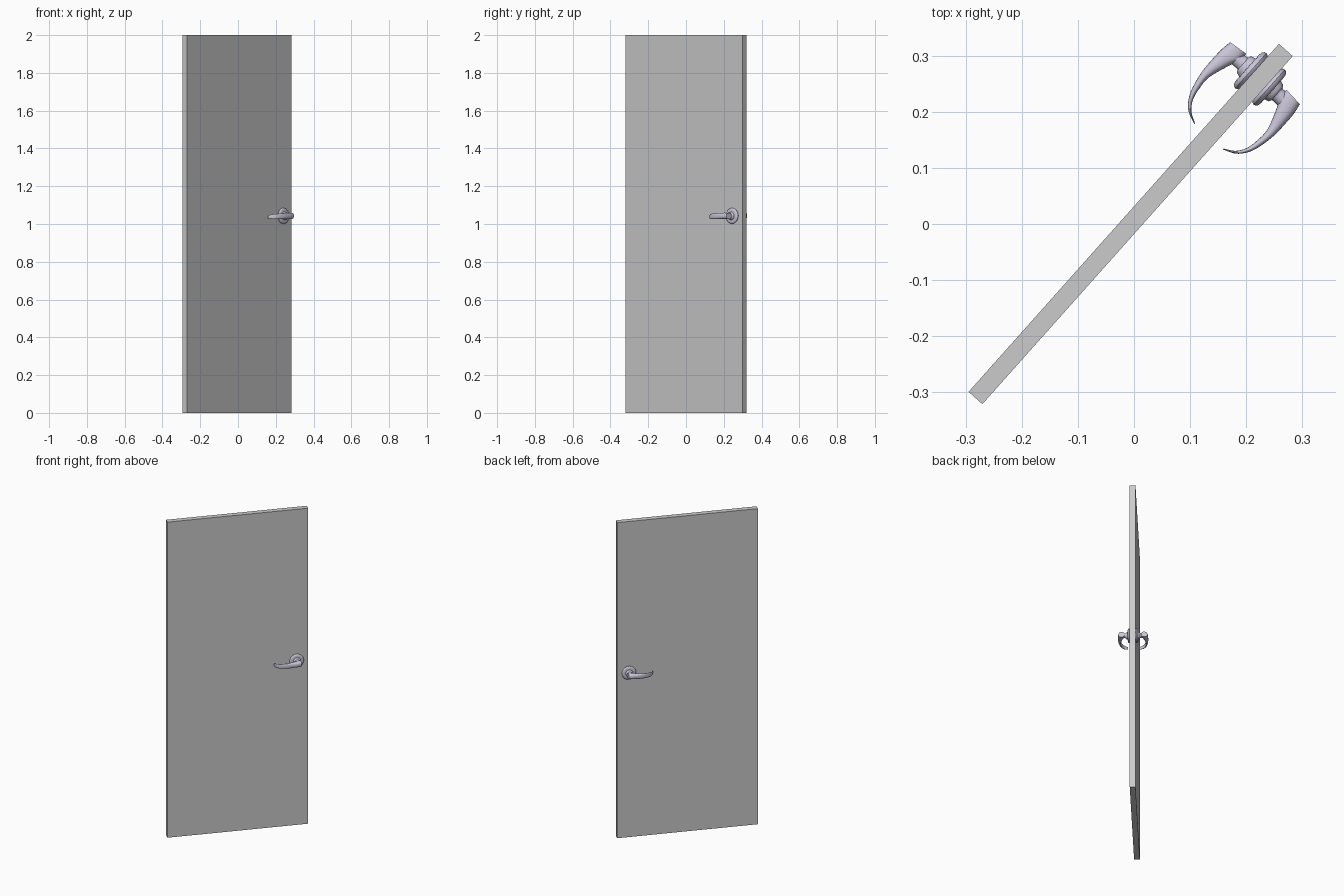
import bpy, bmesh, math
from mathutils import Vector

if "Cube" in bpy.data.objects:
    bpy.data.objects.remove(bpy.data.objects["Cube"])

ANGLE = math.atan2(0.62, 0.553)      # door stands diagonally
CENTER = Vector((-0.006, 0.0, 0.0))
HU, HZ = 0.3465, 1.043               # handle axis along the door and its height

metal = bpy.data.materials.new("handle_metal")
metal.diffuse_color = (0.60, 0.57, 0.70, 1)
metal.use_nodes = True
metal.node_tree.nodes["Principled BSDF"].inputs["Base Color"].default_value = metal.diffuse_color


def make(name, bm, smooth=False):
    bmesh.ops.recalc_face_normals(bm, faces=bm.faces)
    me = bpy.data.meshes.new(name)
    bm.to_mesh(me)
    bm.free()
    ob = bpy.data.objects.new(name, me)
    bpy.context.collection.objects.link(ob)
    ob.location = CENTER
    ob.rotation_euler.z = ANGLE
    if smooth:
        # same hardware on both faces of the door
        ob.modifiers.new("both_sides", 'MIRROR').use_axis = (False, True, False)
        me.materials.append(metal)
        bpy.ops.object.select_all(action='DESELECT')
        bpy.context.view_layer.objects.active = ob
        ob.select_set(True)
        bpy.ops.object.shade_smooth_by_angle(angle=math.radians(40))
    return ob


def loft(rings):
    bm = bmesh.new()
    loops = [[bm.verts.new(p) for p in r] for r in rings]
    n = len(loops[0])
    for a, b in zip(loops, loops[1:]):
        for i in range(n):
            j = (i + 1) % n
            bm.faces.new((a[i], a[j], b[j], b[i]))
    bm.faces.new(loops[0])
    bm.faces.new(loops[-1])
    return bm


def spline(pts, steps):
    # Catmull-Rom interpolation of a short list of section values
    pts = [Vector(p) for p in pts]
    ext = [2 * pts[0] - pts[1]] + pts + [2 * pts[-1] - pts[-2]]
    out = []
    for k in range(1, len(ext) - 2):
        a, b, c, d = ext[k - 1:k + 3]
        for s in range(steps):
            t = s / steps
            out.append(0.5 * (2 * b + (c - a) * t + (2 * a - 5 * b + 4 * c - d) * t * t
                              + (3 * b - a - 3 * c + d) * t ** 3))
    return out + [pts[-1]]


# Door slab
bm = bmesh.new()
bmesh.ops.create_cube(bm, size=1)
for v in bm.verts:
    v.co = (v.co.x * 0.831, v.co.y * 0.033, v.co.z * 2 + 1)
make("door_panel", bm)

# Rosette, collar and neck: lathed around the handle axis (radius, distance out)
profile = [(0.038, 0.016), (0.0405, 0.018), (0.042, 0.022), (0.0405, 0.026),
           (0.037, 0.029), (0.031, 0.030), (0.022, 0.030), (0.0205, 0.034),
           (0.0195, 0.038), (0.017, 0.040), (0.0145, 0.0405), (0.0135, 0.044),
           (0.0145, 0.062)]
N = 40
make("rosette", loft([[(HU + r * math.cos(2 * math.pi * i / N), d,
                        HZ + r * math.sin(2 * math.pi * i / N)) for i in range(N)]
                      for r, d in profile]), True)

# Curved lever: outer edge and inner edge in plan
outer = [(0.3600, 0.083), (0.344, 0.0858), (0.327, 0.0868), (0.289, 0.086), (0.255, 0.0795),
         (0.234, 0.0705), (0.218, 0.056), (0.2085, 0.034)]
inner = [(0.3635, 0.048), (0.346, 0.048), (0.332, 0.055), (0.289, 0.0695), (0.260, 0.069),
         (0.2385, 0.0642), (0.2215, 0.0525), (0.2105, 0.034)]
heights = [(0.0165, 0), (0.0165, 0), (0.0165, 0), (0.0155, 0.001), (0.0145, 0.002),
           (0.0135, 0.003), (0.012, 0.004), (0.008, 0.005)]
rings = []
M = 24
for o, i, h in zip(spline(outer, 4), spline(inner, 4), spline(heights, 4)):
    mid, half = (o + i) / 2, (o - i) / 2
    ring = []
    for k in range(M):
        a = 2 * math.pi * k / M
        c, s = math.cos(a), math.sin(a)
        p = mid + half * math.copysign(abs(c) ** 0.8, c)
        ring.append((p.x, p.y, HZ - h.y + h.x * math.copysign(abs(s) ** 0.8, s)))
    rings.append(ring)
make("lever", loft(rings), True)
